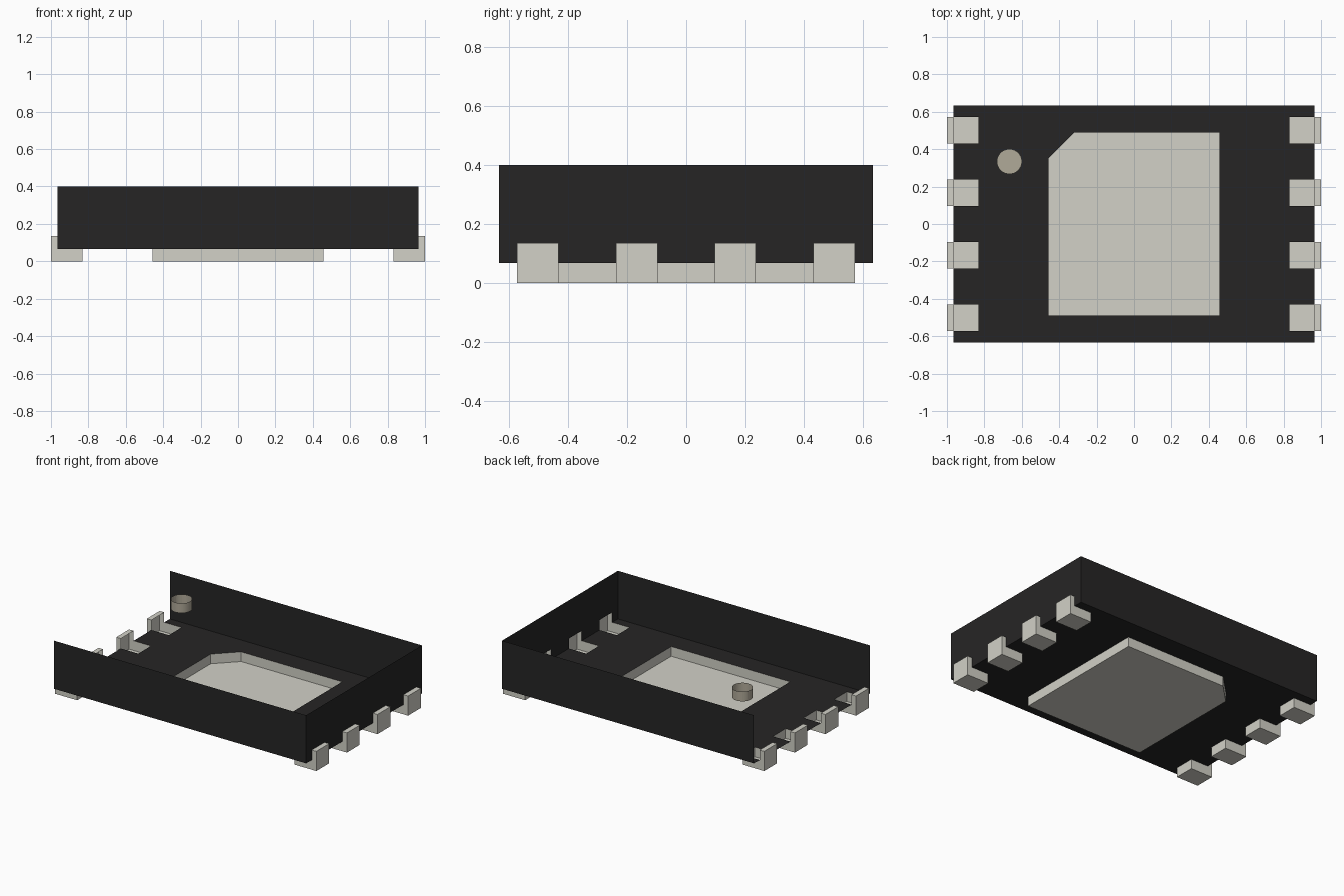
import bpy, bmesh, math
from mathutils import Vector

cube = bpy.data.objects.get("Cube")
if cube:
    bpy.data.objects.remove(cube, do_unlink=True)

# Main dimensions
BX, BY = 0.965, 0.633              # body half size
Z_FLOOR, Z_TOP = 0.067, 0.40       # body underside and rim
PIN_IN, PIN_OUT, PIN_TOP = 0.8315, 1.0, 0.136
PIN_W = 0.07                       # half width of a pin
PIN_Y = [-0.5015, -0.167, 0.167, 0.5015]


def material(name, rgb):
    m = bpy.data.materials.new(name)
    m.use_nodes = True
    m.diffuse_color = (*rgb, 1)
    bsdf = next(n for n in m.node_tree.nodes if n.type == 'BSDF_PRINCIPLED')
    bsdf.inputs["Base Color"].default_value = (*rgb, 1)
    return m


BLACK = material("black_plastic", (0.0194, 0.0187, 0.0187))
METAL = material("pale_metal", (0.645, 0.638, 0.572))
MARK = material("marker_tan", (0.435, 0.398, 0.316))


def finish(name, bm, mat):
    mesh = bpy.data.meshes.new(name)
    bm.to_mesh(mesh)
    bm.free()
    mesh.materials.append(mat)
    obj = bpy.data.objects.new(name, mesh)
    bpy.context.collection.objects.link(obj)
    return obj


def prism(name, outline, depth, mat, is_open):
    """Extrude an outline along depth, then remove the faces that is_open picks."""
    bm = bmesh.new()
    base = bm.faces.new([bm.verts.new(p) for p in outline])
    ext = bmesh.ops.extrude_face_region(bm, geom=[base], use_keep_orig=True)
    moved = [v for v in ext["geom"] if isinstance(v, bmesh.types.BMVert)]
    bmesh.ops.translate(bm, verts=moved, vec=depth)
    bmesh.ops.recalc_face_normals(bm, faces=bm.faces[:])
    bm.normal_update()
    gone = [f for f in bm.faces if is_open(f.normal, f.calc_center_median())]
    bmesh.ops.delete(bm, geom=gone, context='FACES')
    return finish(name, bm, mat)


# Thermal pad: shallow tray with one cut corner, open to the body above
px, py, cut = 0.456, 0.489, 0.137
pad = [(-px, -py), (px, -py), (px, py), (-px + cut, py), (-px, py - cut)]
prism("thermal_pad", [(x, y, 0) for x, y in pad], (0, 0, Z_FLOOR), METAL,
      lambda n, c: n.z > 0.9)

# Body floor: notched for the pins, with a hole over the pad
side = [(BX, -BY)]
for y in PIN_Y:
    side += [(BX, y - PIN_W), (PIN_IN, y - PIN_W), (PIN_IN, y + PIN_W), (BX, y + PIN_W)]
side.append((BX, BY))
outline = side + [(-x, y) for x, y in reversed(side)]
bm = bmesh.new()
edges = []
for loop in (outline, pad):
    vs = [bm.verts.new((x, y, Z_FLOOR)) for x, y in loop]
    edges += [bm.edges.new((vs[i - 1], vs[i])) for i in range(len(vs))]
bmesh.ops.triangle_fill(bm, use_beauty=True, use_dissolve=False, edges=edges,
                        normal=(0, 0, -1))
for f in bm.faces:
    f.normal_update()
    if f.normal.z > 0:
        f.normal_flip()
finish("body_floor", bm, BLACK)

# Body walls: front, back and the notched +x side; top and -x side stay open
bm = bmesh.new()
for s in (-1, 1):
    ring = [(-BX, Z_FLOOR), (BX, Z_FLOOR), (BX, Z_TOP), (-BX, Z_TOP)]
    bm.faces.new([bm.verts.new((x, s * BY, z)) for x, z in ring[::-s]])
ring = [(-BY, Z_FLOOR)]
for y in PIN_Y:
    ring += [(y - PIN_W, Z_FLOOR), (y - PIN_W, PIN_TOP),
             (y + PIN_W, PIN_TOP), (y + PIN_W, Z_FLOOR)]
ring += [(BY, Z_FLOOR), (BY, Z_TOP), (-BY, Z_TOP)]
bm.faces.new([bm.verts.new((BX, y, z)) for y, z in ring])
finish("body_walls", bm, BLACK)

# Pins: L-shaped, open where they meet the body
profile = [(PIN_IN, 0), (PIN_OUT, 0), (PIN_OUT, PIN_TOP),
           (BX, PIN_TOP), (BX, Z_FLOOR), (PIN_IN, Z_FLOOR)]
for s, label in ((1, "left"), (-1, "right")):
    def meets_body(n, c, s=s):
        shelf = n.z > 0.9 and c.z < 0.1
        inner = n.x * s < -0.9 and abs(c.x) > 0.9
        return shelf or inner
    for i, y in enumerate(PIN_Y):
        prism(f"{label}_pin_{i + 1}", [(s * x, y - PIN_W, z) for x, z in profile],
              (0, 2 * PIN_W, 0), METAL, meets_body)

# Orientation marker: small round cup hanging at rim height
circle = [(-0.666 + 0.067 * math.cos(a), 0.334 + 0.067 * math.sin(a), 0.333)
          for a in (2 * math.pi * k / 32 for k in range(32))]
marker = prism("orientation_marker", circle, (0, 0, Z_TOP - 0.333), MARK,
               lambda n, c: n.z > 0.9)
